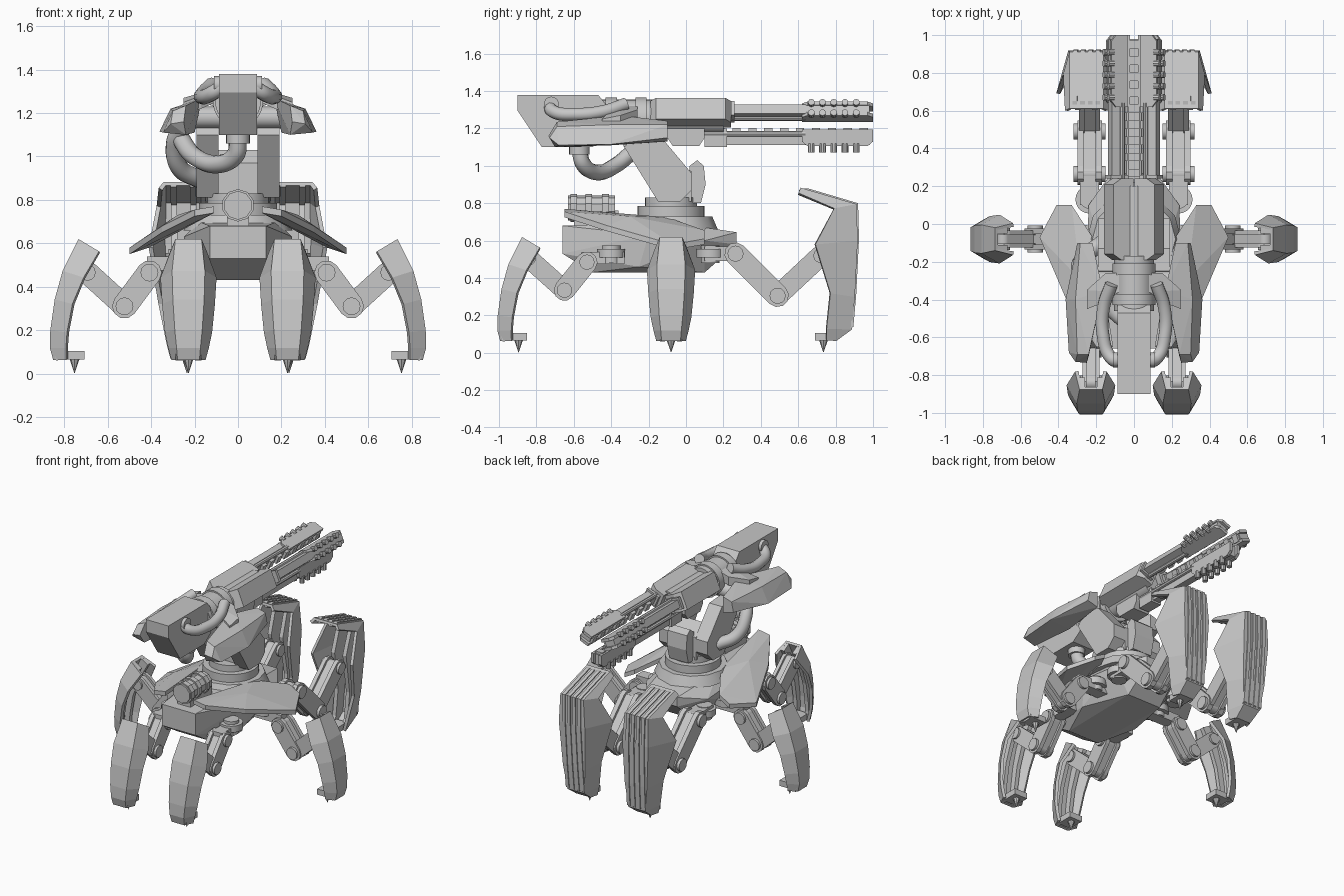
import bpy, bmesh, math
from mathutils import Matrix, Vector

cube = bpy.data.objects.get("Cube")
if cube:
    bpy.data.objects.remove(cube, do_unlink=True)

GREY = (.57, .57, .57, 1)
metal = bpy.data.materials.new("grey_metal")
metal.use_nodes = True
metal.diffuse_color = GREY
metal.node_tree.nodes["Principled BSDF"].inputs["Base Color"].default_value = GREY


def frame(origin, u, w, up=(0, 0, 1)):
    """Local axes: u = forward along the part, w = sideways, z = up."""
    m = Matrix((u, w, up)).transposed().to_4x4()
    m.translation = origin
    return m


BODY = frame((0, 0, 0), (0, 1, 0), (1, 0, 0))


def finish(name, bm, m=None, smooth=False):
    if m:
        bmesh.ops.transform(bm, matrix=m, verts=bm.verts)
    bmesh.ops.recalc_face_normals(bm, faces=bm.faces)
    mesh = bpy.data.meshes.new(name)
    bm.to_mesh(mesh)
    bm.free()
    mesh.materials.append(metal)
    if smooth:
        mesh.polygons.foreach_set("use_smooth", [True] * len(mesh.polygons))
        mesh.set_sharp_from_angle(angle=math.radians(35))
    obj = bpy.data.objects.new(name, mesh)
    bpy.context.collection.objects.link(obj)
    return obj


def prism(name, profile, low, high, m=BODY, lean=0):
    """Extrude a (u, z) outline sideways from low to high."""
    bm = bmesh.new()
    rings = [[bm.verts.new((u, w + lean * z, z)) for u, z in profile] for w in (low, high)]
    bm.faces.new(rings[0])
    bm.faces.new(rings[1])
    for i in range(len(profile)):
        a, b = i - 1, i
        bm.faces.new((rings[0][a], rings[0][b], rings[1][b], rings[1][a]))
    return finish(name, bm, m)


def rect(u0, u1, z0, z1):
    return [(u0, z0), (u1, z0), (u1, z1), (u0, z1)]


def hull(name, points, thick=0):
    bm = bmesh.new()
    for x, y, z in points:
        bm.verts.new((x, y, z))
        if thick:
            bm.verts.new((x, y, z - thick))
    result = bmesh.ops.convex_hull(bm, input=bm.verts)
    bmesh.ops.delete(bm, geom=list({g for g in result["geom_interior"] + result["geom_unused"]
                                    if isinstance(g, bmesh.types.BMVert)}), context="VERTS")
    return finish(name, bm)


def cyl(name, start, end, r, r2=None, n=20, m=None):
    start, end = Vector(start), Vector(end)
    if m:
        start, end = m @ start, m @ end
    axis = end - start
    place = Matrix.Translation((start + end) / 2) @ axis.to_track_quat("Z", "Y").to_matrix().to_4x4()
    bm = bmesh.new()
    bmesh.ops.create_cone(bm, cap_ends=True, segments=n, radius1=r,
                          radius2=r if r2 is None else r2, depth=axis.length, matrix=place)
    return finish(name, bm, smooth=n > 8)


def hose(name, points, r):
    curve = bpy.data.curves.new(name, "CURVE")
    curve.dimensions, curve.bevel_depth, curve.bevel_resolution = "3D", r, 3
    curve.use_fill_caps = True
    spline = curve.splines.new("BEZIER")
    spline.bezier_points.add(len(points) - 1)
    for bp, co in zip(spline.bezier_points, points):
        bp.co = co
        bp.handle_left_type = bp.handle_right_type = "AUTO"
    curve.materials.append(metal)
    bpy.context.collection.objects.link(bpy.data.objects.new(name, curve))


def arm(name, a, b, r, half, m):
    """Round-ended limb segment: two side plates, a core and end pins."""
    turn = math.atan2(b[1] - a[1], b[0] - a[0])

    def outline(r):
        pts = []
        for (u, z), base in ((a, math.pi / 2), (b, -math.pi / 2)):
            for k in range(6):
                t = turn + base + math.pi * k / 5
                pts.append((u + r * math.cos(t), z + r * math.sin(t)))
        return pts
    prism(name + "_core", outline(r * .7), -half * .6, half * .6, m)
    for s in (-1, 1):
        prism(name + "_plate", outline(r), *sorted((s * half * .5, s * half)), m)
    for u, z in (a, b):
        cyl(name + "_pin", (u, -half * 1.3, z), (u, half * 1.3, z), r * .72, n=12, m=m)


def shell(name, rows, m, lean):
    """Folded armour plate lofted through (outer u, z, inner u, z, outer half, inner half)."""
    bm = bmesh.new()
    rings = []
    for uo, zo, ui, zi, a, b in rows:
        pts = ((ui, -b, zi), (uo, -a, zo), (uo, a, zo), (ui, b, zi))
        rings.append([bm.verts.new((u, w + lean * z, z)) for u, w, z in pts])
    for p, q in zip(rings, rings[1:]):
        for i in range(3):
            bm.faces.new((p[i], p[i + 1], q[i + 1], q[i]))
    mod = finish(name, bm, m).modifiers.new("thickness", "SOLIDIFY")
    mod.thickness, mod.offset = .02, 0
    # inner rails
    outer = [(r[0] - .005, r[1] - .005) for r in rows]
    inner = [(r[0] * .35 + r[2] * .65, r[1] * .35 + r[3] * .65) for r in rows]
    for w in (-.045, .045):
        prism(name + "_rail", outer + inner[::-1], w - .014, w + .014, m, lean)


def swivel(name, u, m):
    cyl(name + "_swivel", (u, 0, .48), (u, 0, .575), .05, m=m)
    cyl(name + "_collar", (u, 0, .51), (u, 0, .555), .075, m=m)


def foot(name, u, m):
    prism(name + "_foot", rect(u - .045, u + .07, .065, .105), -.05, .05, m)
    cyl(name + "_spike", (u, 0, .07), (u, 0, 0), .024, 0, 8, m)


LIGHT_SHIN = [(.87, .615, .78, .56, .055, .075), (.942, .47, .85, .44, .07, .12),
              (.978, .34, .9, .32, .067, .113), (.998, .2, .925, .19, .058, .1),
              (1, .12, .93, .12, .05, .085), (.985, .065, .93, .065, .045, .07)]
HEAVY_SHIN = [(.61, .875, .6, .85, .085, .105), (.905, .79, .79, .77, .085, .115),
              (.91, .6, .69, .58, .095, .155), (.895, .3, .77, .32, .08, .115),
              (.88, .13, .75, .13, .06, .08), (.8, .07, .75, .07, .05, .065)]

for s in (-1, 1):
    # front and middle legs share one design
    for name, m, hip, knee, ankle in (
            ("front_leg", frame((s * .228, 0, 0), (0, -1, 0), (s, 0, 0)),
             (.53, .485), (.65, .335), (.84, .505)),
            ("middle_leg", frame((s * -.142, -.08, 0), (s, 0, 0), (0, 1, 0)),
             (.55, .465), (.665, .31), (.835, .465))):
        shell(name + "_shin", LIGHT_SHIN, m, 0)
        arm(name + "_lower", knee, ankle, .052, .045, m)
        arm(name + "_upper", hip, knee, .057, .055, m)
        prism(name + "_hip", rect(.33, .56, .475, .54), -.04, .04, m)
        swivel(name, .4, m)
        foot(name, .895, m)
    # heavy rear legs
    m = frame((s * .235, 0, 0), (0, 1, 0), (s, 0, 0))
    shell("rear_leg_shin", HEAVY_SHIN, m, .02)
    path = [(r[0], r[1]) for r in HEAVY_SHIN[:5]]
    raised = [(u + .015, z + .01) for u, z in path]
    raised[0] = (path[0][0] + .04, path[0][1] + .005)
    for w in (-.06, -.02, .02, .06):
        prism("rear_leg_ridge", raised + path[::-1], w - .012, w + .012, m, .02)
    arm("rear_leg_upper", (.265, .53), (.49, .305), .06, .065, m)
    arm("rear_leg_lower", (.49, .305), (.72, .52), .055, .055, m)
    prism("rear_leg_hip", rect(.1, .28, .49, .57), -.05, .05, m)
    swivel("rear_leg", .13, m)
    foot("rear_leg", .735, m)

    # sloping body armour
    hull("body_wing", [(s * x, y, z) for x, y, z in (
        (.11, -.65, .77), (.2, -.65, .755), (.35, -.42, .68), (.5, -.07, .58),
        (.41, .1, .61), (.33, .1, .655), (.2, -.1, .725), (.28, -.3, .73))], .03)
    # gun cheek armour and its bracket
    hull("cheek_armour", [(s * x, y, z) for x, y, z in (
        (.22, -.1, 1.24), (.285, -.1, 1.22), (.3, -.1, 1.15), (.22, -.1, 1.13),
        (.165, -.35, 1.27), (.31, -.4, 1.22), (.362, -.4, 1.115), (.2, -.4, 1.11),
        (.24, -.69, 1.235), (.3, -.69, 1.21), (.345, -.68, 1.11), (.24, -.7, 1.1),
        (.25, -.735, 1.16), (.31, -.73, 1.15))])
    hull("cheek_bracket", [(s * x, y, z) for x, y, z in (
        (.08, -.26, 1.32), (.08, -.36, 1.32), (.15, -.26, 1.3), (.25, -.35, 1.27),
        (.25, -.45, 1.25), (.17, -.42, 1.28))], .06)
    # turret yoke
    prism("yoke_plate", [(-.33, 1.1), (-.28, 1.16), (-.13, 1.15), (.03, .96), (.03, .87),
                         (-.03, .81), (-.15, .81)], *sorted((s * .09, s * .19)))
    hose("upper_hose", [(s * x, y, z) for x, y, z in (
        (.06, -.73, 1.33), (.12, -.71, 1.29), (.165, -.58, 1.275), (.16, -.44, 1.29),
        (.12, -.32, 1.33))], .035)
    cyl("hose_socket", (s * .07, -.72, 1.33), (s * .11, -.72, 1.33), .04)

# hull
hull("hull", [(s * x, y, z) for s in (-1, 1) for x, y, z in (
    (.13, -.66, .53), (.13, -.66, .68), (.12, -.5, .43), (.22, -.25, .46), (.25, -.2, .63),
    (.24, .1, .6), (.13, .1, .43), (.12, .27, .58), (.12, .27, .645), (.18, -.1, .7))])
cyl("deck_ring", (0, -.08, .66), (0, -.08, .73), .25, .22, n=12)
cyl("turret_ring", (0, -.08, .73), (0, -.08, .785), .18, n=28)
cyl("turret_base", (0, -.08, .78), (0, -.08, .83), .14, n=28)
cyl("power_drum", (0, -.63, .775), (0, -.38, .775), .066, n=10)
for y in (-.6, -.52, -.43):
    cyl("drum_band", (0, y - .018, .775), (0, y + .018, .775), .075, n=10)
prism("drum_cradle", rect(-.6, -.36, .66, .76), -.05, .05)

# turret core
prism("turret_core", [(-.15, .97), (-.08, 1.03), (.03, .97), (.03, .81), (-.15, .81)], -.1, .1)
prism("turret_back", [(.02, .8), (.08, .8), (.105, .9), (.095, 1), (.06, 1.03), (.02, 1)], -.075, .075)

# gun body
prism("gun_head", [(-.9, 1.38), (-.47, 1.38), (-.43, 1.33), (-.43, 1.15), (-.5, 1.1),
                   (-.77, 1.1), (-.9, 1.295)], -.088, .088)
cyl("gun_drum", (0, -.46, 1.25), (0, -.17, 1.25), .105, n=24)
for y in (-.4, -.24):
    cyl("gun_collar", (0, y - .03, 1.25), (0, y + .03, 1.25), .115, n=24)
cyl("cheek_axle", (-.24, -.3, 1.18), (.24, -.3, 1.18), .05)
cyl("gun_core", (0, -.2, 1.25), (0, .2, 1.25), .08)
cyl("lower_socket", (0, -.57, 1.11), (0, -.57, 1.06), .055)

# three barrels around a shared axis
for degrees in (67, 180, 293):
    a = math.radians(degrees)
    lower = degrees == 180
    m = frame((0, 0, 1.25), (0, 1, 0), (math.cos(a), 0, -math.sin(a)), (math.sin(a), 0, math.cos(a)))
    back, front = (-.1, .1) if lower else (-.19, .24)
    prism("receiver", [(back, .03), (front, .03), (front, .1), (front - .03, .145),
                       (back + .03, .145), (back, .1)], -.062, .062, m)
    prism("barrel_sleeve", rect(front, front + (.12 if lower else .02), .05, .15), -.04, .04, m)
    prism("barrel", rect(front, .98, .065, .138), -.026, .026, m)
    for w in (-.03, .03):
        cyl("barrel_rod", (front, w, .08), (.64, w, .08), .014, n=8, m=m)
        prism("muzzle_plate", [(.62, .055), (.62, .12), (.65, .145), (.97, .145), (1, .12),
                               (1, .055)], w - .01, w + .01, m)
        for k in range(5):
            u = .67 + .06 * k
            cyl("muzzle_knob", (u, w, .13), (u, w, .178 if lower else .162), .018, n=10, m=m)
    for k in range(10 if lower else 8):
        u = .95 - .085 * k
        prism("barrel_link", rect(u - .022, u + .022, .048, .075), -.028, .028, m)

# loose hoses on one side
hose("feed_hose", [(0, -.57, 1.08), (-.01, -.55, 1.01), (-.09, -.48, .965),
                   (-.2, -.38, 1), (-.27, -.27, 1.09)], .042)
hose("yoke_hose", [(-.26, -.3, 1.13), (-.29, -.25, 1.06), (-.27, -.18, .95), (-.17, -.1, .89)], .042)
